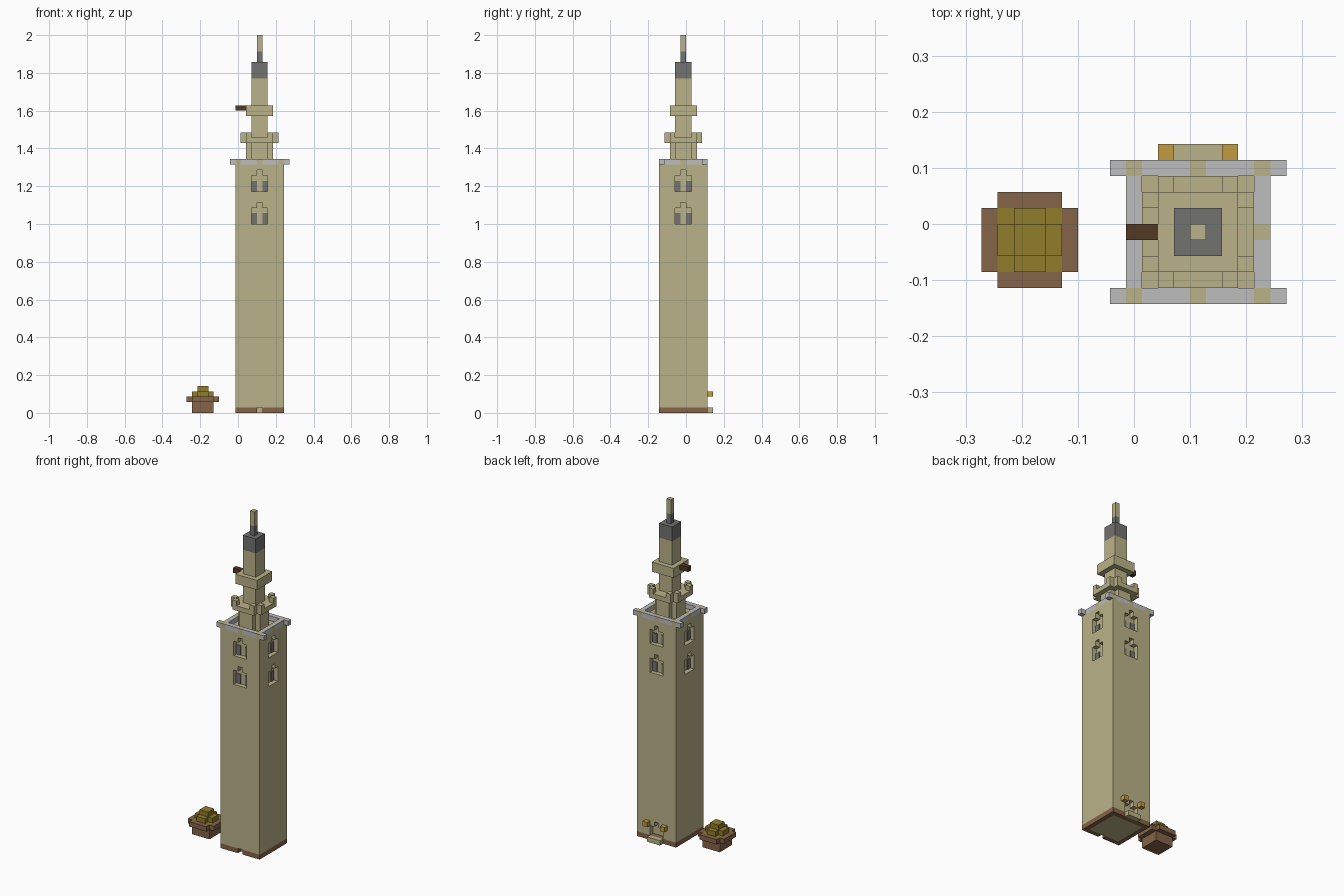
import bpy, bmesh, math
from mathutils import Matrix, Vector

cube = bpy.data.objects.get("Cube")
if cube:
    bpy.data.objects.remove(cube, do_unlink=True)

U = 2 / 70                       # one block
ORIGIN = Vector((9.5, 5, 0))     # block grid centre
AXIS = Vector((13.5, 4.5, 0))    # tower axis in blocks


def material(name, r, g, b):
    m = bpy.data.materials.new(name)
    m.use_nodes = True
    m.diffuse_color = (r, g, b, 1)
    bsdf = next(n for n in m.node_tree.nodes if n.type == 'BSDF_PRINCIPLED')
    bsdf.inputs["Base Color"].default_value = (r, g, b, 1)
    return m


TAN = material("sandstone", .50, .45, .25)
PALE = material("pale grey stone", .51, .51, .52)
GREY = material("dark grey stone", .17, .17, .165)
BROWN = material("brown clay", .235, .127, .065)
DARK = material("dark wood", .084, .042, .018)
GOLD = material("olive gold", .28, .205, .024)
LAMP = material("lamp amber", .53, .33, .053)


def add_box(bm, lo, hi, turn=0):
    """Box between two block corners, turned in quarters about the tower axis."""
    lo, hi = Vector(lo), Vector(hi)
    rot = Matrix.Rotation(turn * math.pi / 2, 4, 'Z')
    spin = Matrix.Translation(AXIS) @ rot @ Matrix.Translation(-AXIS)
    mat = spin @ Matrix.Translation((lo + hi) / 2) @ Matrix.Diagonal((*(hi - lo), 1))
    bmesh.ops.create_cube(bm, size=1, matrix=mat)


def add_arch(bm, k, tall, turn):
    """Stepped opening cut one block deep into a wall."""
    outline = [(-1.5, 0), (1.5, 0), (1.5, tall), (.5, tall),
               (.5, tall + 1), (-.5, tall + 1), (-.5, tall), (-1.5, tall)]
    rot = Matrix.Rotation(turn * math.pi / 2, 3, 'Z')
    verts = [bm.verts.new(AXIS + rot @ Vector((x, -5.5, k + z))) for x, z in outline]
    face = bm.faces.new(verts)
    new = bmesh.ops.extrude_face_region(bm, geom=[face])["geom"]
    moved = [v for v in new if isinstance(v, bmesh.types.BMVert)]
    bmesh.ops.translate(bm, verts=moved, vec=rot @ Vector((0, 2, 0)))


def finish(name, bm, mat):
    for v in bm.verts:
        v.co = (v.co - ORIGIN) * U
    bmesh.ops.recalc_face_normals(bm, faces=bm.faces)
    me = bpy.data.meshes.new(name)
    bm.to_mesh(me)
    bm.free()
    me.materials.append(mat)
    ob = bpy.data.objects.new(name, me)
    bpy.context.collection.objects.link(ob)
    return ob


def part(name, mat, *boxes):
    bm = bmesh.new()
    for b in boxes:
        add_box(bm, *b)
    return finish(name, bm, mat)


def square(half, k0, k1):
    """Square block centred on the tower axis."""
    d = Vector((half, half, 0))
    return AXIS - d + Vector((0, 0, k0)), AXIS + d + Vector((0, 0, k1))


# Tower body with arched recesses and a rear doorway
body = part("tower_body", TAN, square(4.5, 1, 46))
bm = bmesh.new()
for turn in range(4):
    add_arch(bm, 35, 3, turn)
    add_arch(bm, 41, 3, turn)
add_arch(bm, 1, 2, 2)
cutter = finish("opening_cutter", bm, TAN)
cutter.hide_render = True
mod = body.modifiers.new("openings", 'BOOLEAN')
mod.object = cutter
mod.solver = 'EXACT'
graph = bpy.context.evaluated_depsgraph_get()
body.data = bpy.data.meshes.new_from_object(body.evaluated_get(graph))
body.modifiers.clear()
bpy.data.objects.remove(cutter, do_unlink=True)

# Grey shutters at the back of each window recess
part("window_shutters", GREY, *[
    ((i, .85, k), (i + 1, 1, k + 2), turn)
    for turn in range(4) for k in (35, 41) for i in (12, 14)])

# Base: clay plinth with a front notch, around a stone floor
part("base_floor", TAN, square(3.5, 0, 1))
part("base_plinth", BROWN,
     ((9, 0, 0), (13, 1, 1)), ((14, 0, 0), (18, 1, 1)),
     *[((9, 0, 0), (17, 1, 1), t) for t in (1, 2, 3)])

# Rear doorstep and lamps
part("doorstep", TAN, ((12, 9, 0), (15, 10, 1)))
part("door_lamps", LAMP, *[((i, 9, 3), (i + 1, 10, 4)) for i in (11, 15)])

# Parapet: pale rails with stone blocks at corners and middles
part("parapet_rails", PALE,
     *[((a, 0, 46), (a + 3, 1, 47), t) for t in range(4) for a in (10, 14)],
     *[((i, j, 46), (i + 1, j + 1, 47)) for i in (8, 18) for j in (0, 8)])
part("parapet_blocks", TAN,
     *[((i, 0, 46), (i + 1, 1, 47), t) for t in range(4) for i in (9, 13)])

# Lower turret, cross-shaped in plan
part("lower_turret", TAN, ((11, 3, 46), (16, 6, 50)), ((12, 2, 46), (15, 3, 50)),
     ((12, 6, 46), (15, 7, 50)))

# Cornice with small merlons
part("cornice", TAN, square(2.5, 50, 51),
     *[((11, 1, 50), (16, 2, 51), t) for t in range(4)])
part("cornice_merlons", TAN,
     *[((i, 1, 51), (i + 1, 2, 52), t) for t in range(4) for i in (11, 15)])

# Upper turret, balcony, cap and spire
part("upper_turret", TAN, square(1.5, 51, 62))
part("balcony", TAN, square(2.5, 55, 57))
part("turret_cap", GREY, square(1.5, 62, 65))
part("spire_base", GREY, square(.5, 65, 67))
part("spire", TAN, square(.5, 67, 70))
part("balcony_perch", DARK, ((9, 4, 56), (11, 5, 57)))

# Planter beside the tower
part("planter_pot", BROWN, ((1, 2, 0), (5, 6, 2)))
part("planter_rim", BROWN, ((1, 1, 2), (5, 2, 3)), ((1, 6, 2), (5, 7, 3)),
     ((0, 2, 2), (1, 6, 3)), ((5, 2, 2), (6, 6, 3)))
part("planter_fill", GOLD, ((1, 2, 2), (5, 6, 3)), ((1, 3, 3), (5, 5, 4)),
     ((2, 2, 3), (4, 3, 4)), ((2, 5, 3), (4, 6, 4)), ((2, 3, 4), (4, 5, 5)))
